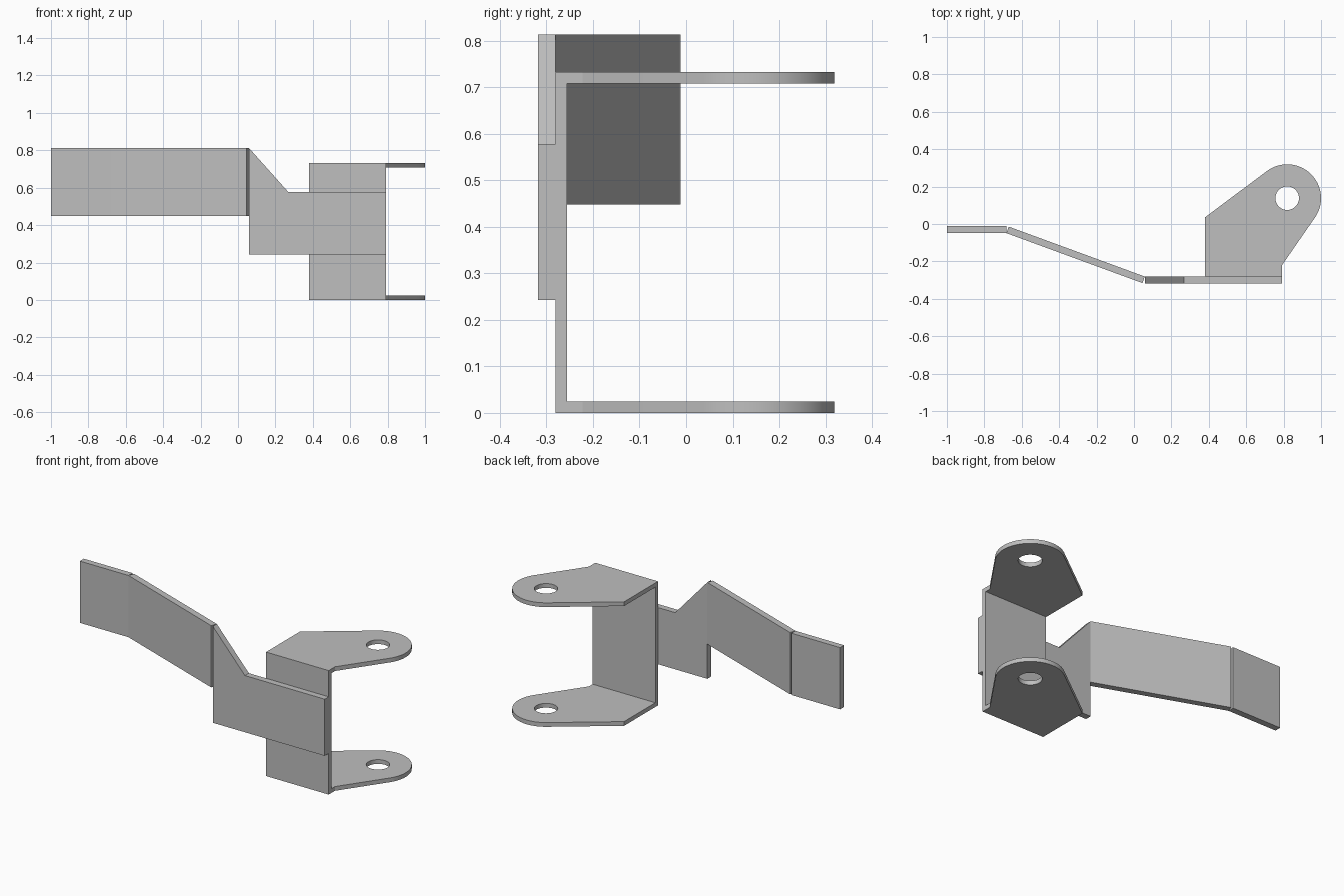
import bpy, bmesh
from math import pi, sin, cos, radians
from mathutils import Vector

cube = bpy.data.objects.get("Cube")
if cube:
    bpy.data.objects.remove(cube, do_unlink=True)

steel = bpy.data.materials.new("plain grey steel")
steel.use_nodes = True
GREY = (0.52, 0.52, 0.52, 1)
steel.diffuse_color = GREY
steel.node_tree.nodes["Principled BSDF"].inputs["Base Color"].default_value = GREY


def arc(cx, cy, r, start, end, steps):
    """Points along an arc, angles in degrees."""
    angles = [radians(start + (end - start) * i / steps) for i in range(steps + 1)]
    return [(cx + r * cos(a), cy + r * sin(a)) for a in angles]


def sheet(name, loops, low, high, upright=False):
    """Extrude closed outlines (later loops are holes) along z, or along y if upright."""
    curve = bpy.data.curves.new(name + "_outline", 'CURVE')
    curve.dimensions = '2D'
    curve.fill_mode = 'BOTH'
    curve.extrude = (high - low) / 2
    for points in loops:
        spline = curve.splines.new('POLY')
        spline.points.add(len(points) - 1)
        for p, (u, v) in zip(spline.points, points):
            p.co = (u, v, 0, 1)
        spline.use_cyclic_u = True
    helper = bpy.data.objects.new(name + "_outline", curve)
    bpy.context.collection.objects.link(helper)
    graph = bpy.context.evaluated_depsgraph_get()
    mesh = bpy.data.meshes.new_from_object(helper.evaluated_get(graph))
    bpy.data.objects.remove(helper, do_unlink=True)

    middle = (low + high) / 2
    for vert in mesh.vertices:
        u, v, w = vert.co
        vert.co = (u, middle - w, v) if upright else (u, v, middle + w)
    bm = bmesh.new()
    bm.from_mesh(mesh)
    bmesh.ops.remove_doubles(bm, verts=bm.verts, dist=1e-5)
    bmesh.ops.recalc_face_normals(bm, faces=bm.faces)
    bm.to_mesh(mesh)
    bm.free()
    mesh.materials.clear()
    mesh.materials.append(steel)
    obj = bpy.data.objects.new(name, mesh)
    bpy.context.collection.objects.link(obj)
    bpy.ops.object.select_all(action='DESELECT')
    obj.select_set(True)
    bpy.context.view_layer.objects.active = obj
    bpy.ops.object.shade_smooth_by_angle(angle=radians(20))
    return obj


def rectangle(x0, x1, y0, y1):
    return [(x0, y0), (x1, y0), (x1, y1), (x0, y1)]


# Shared dimensions
STRAP_LOW, STRAP_TOP = 0.448, 0.813
FRONT, SEAM = -0.318, -0.281
GAUGE = 0.025
HEIGHT = 0.733
LEFT, RIGHT = 0.38, 0.79

# Strap: flat end, then the sloping run, touching along the bend edges
sheet("strap_end", [rectangle(-1, -0.682, -0.049, -0.012)], STRAP_LOW, STRAP_TOP)
start, finish = Vector((-0.682, -0.049)), Vector((0.058, SEAM))
run = finish - start
# the run's diagonal joins the two touching corners; split it into length and thickness
thick = FRONT - SEAM
length = (run.length_squared - thick ** 2) ** 0.5
along = Vector((run.x * length - run.y * thick, run.x * thick + run.y * length)) / run.length_squared
across = Vector((-along.y, along.x)) * -thick
slope = [start, start + along * length, finish, start + across]
sheet("strap_slope", [slope], STRAP_LOW, STRAP_TOP)

# Front mounting plate with its slanted upper shoulder
shoulder = [(0.058, 0.243), (RIGHT, 0.243), (RIGHT, 0.578), (0.268, 0.578), (0.058, STRAP_TOP)]
sheet("mounting_plate", [shoulder], FRONT, SEAM, upright=True)

# Clevis: upright web and two matching eyed lugs
sheet("clevis_web", [rectangle(LEFT, RIGHT, SEAM, SEAM + GAUGE)], GAUGE, HEIGHT - GAUGE)
eye_x, eye_y = 0.819, 0.138
lug = [(LEFT, SEAM), (RIGHT, SEAM), (RIGHT, -0.222)]
lug += arc(eye_x, eye_y, 0.181, -34, 127, 32)
lug += [(LEFT, 0.036)]
hole = arc(eye_x, eye_y, 0.063, 0, 360, 40)[:-1]
for name, base in (("lower_lug", 0), ("upper_lug", HEIGHT - GAUGE)):
    sheet(name, [lug, hole], base, base + GAUGE)
